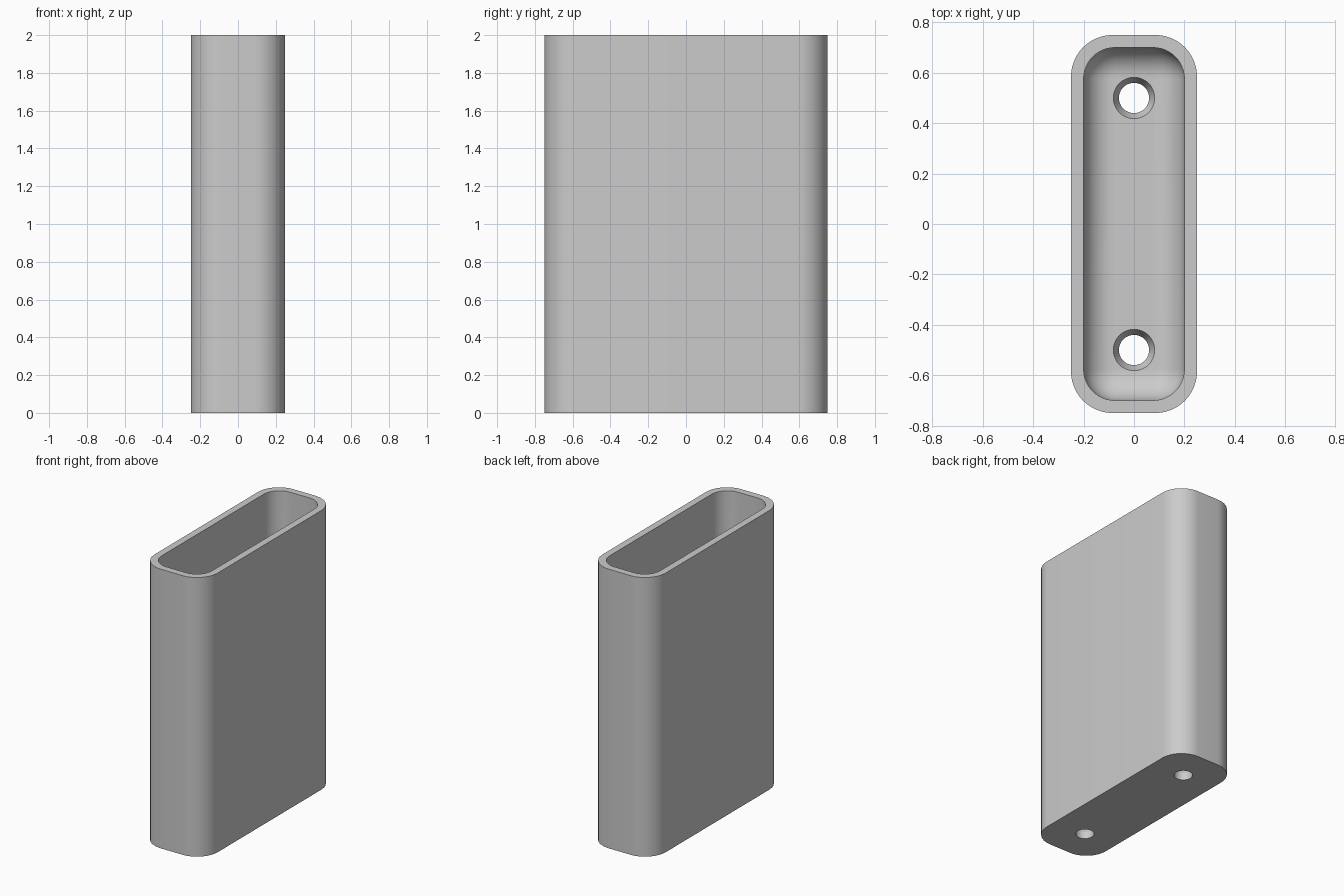
import bpy, bmesh
from math import sin, cos, pi

HALF_X, HALF_Y, HEIGHT = 0.25, 0.75, 2.0
WALL, FLOOR = 0.05, 0.1
OUTER_R, INNER_R, FILLET = 0.165, 0.125, 0.12
STEPS = 12

default = bpy.data.objects.get("Cube")
if default:
    bpy.data.objects.remove(default, do_unlink=True)

grey = bpy.data.materials.new("plain grey")
grey.use_nodes = True
colour = (0.6, 0.6, 0.6, 1)
grey.diffuse_color = colour
grey.node_tree.nodes["Principled BSDF"].inputs["Base Color"].default_value = colour


def rounded_ring(bm, inset, radius, z):
    """Loop of vertices around a rounded rectangle."""
    cx, cy = HALF_X - inset - radius, HALF_Y - inset - radius
    ring = []
    for corner, (sx, sy) in enumerate(((1, 1), (-1, 1), (-1, -1), (1, -1))):
        for i in range(STEPS + 1):
            a = (corner + i / STEPS) * pi / 2
            ring.append(bm.verts.new((sx * cx + radius * cos(a),
                                      sy * cy + radius * sin(a), z)))
    return ring


def circle_ring(bm, radius, y, z, sides=48):
    return [bm.verts.new((radius * cos(2 * pi * i / sides),
                          y + radius * sin(2 * pi * i / sides), z))
            for i in range(sides)]


def skin(bm, rings):
    """Join successive loops and cap both ends."""
    for low, high in zip(rings, rings[1:]):
        n = len(low)
        for i in range(n):
            j = (i + 1) % n
            bm.faces.new((low[i], low[j], high[j], high[i]))
    bm.faces.new(rings[0][::-1])
    bm.faces.new(rings[-1])
    bmesh.ops.recalc_face_normals(bm, faces=bm.faces)


def make_object(name, bm):
    mesh = bpy.data.meshes.new(name)
    bm.to_mesh(mesh)
    bm.free()
    mesh.materials.append(grey)
    obj = bpy.data.objects.new(name, mesh)
    bpy.context.collection.objects.link(obj)
    return obj


# Open-topped holder: outer wall, rim, cavity wall and filleted floor
bm = bmesh.new()
rings = [rounded_ring(bm, 0, OUTER_R, 0),
         rounded_ring(bm, 0, OUTER_R, HEIGHT),
         rounded_ring(bm, WALL, INNER_R, HEIGHT)]
for i in range(STEPS + 1):
    t = i / STEPS * pi / 2
    shrink = FILLET * (1 - cos(t))
    rings.append(rounded_ring(bm, WALL + shrink, INNER_R - shrink,
                              FLOOR + FILLET * (1 - sin(t))))
skin(bm, rings)
holder = make_object("holder_body", bm)
bpy.context.view_layer.objects.active = holder
holder.select_set(True)

# Two countersunk screw holes through the floor
for side in (-1, 1):
    y = side * 0.5
    bm = bmesh.new()
    skin(bm, [circle_ring(bm, r, y, z) for r, z in
              ((0.06, -0.1), (0.06, 0.05), (0.082, FLOOR), (0.082, 0.3))])
    cutter = make_object("screw_hole_cutter", bm)
    cutter.hide_render = True
    cut = holder.modifiers.new("screw_hole", "BOOLEAN")
    cut.operation = "DIFFERENCE"
    cut.solver = "EXACT"
    cut.object = cutter
    bpy.ops.object.modifier_apply(modifier=cut.name)
    bpy.data.objects.remove(cutter, do_unlink=True)

bpy.ops.object.shade_smooth_by_angle(angle=pi / 9)
